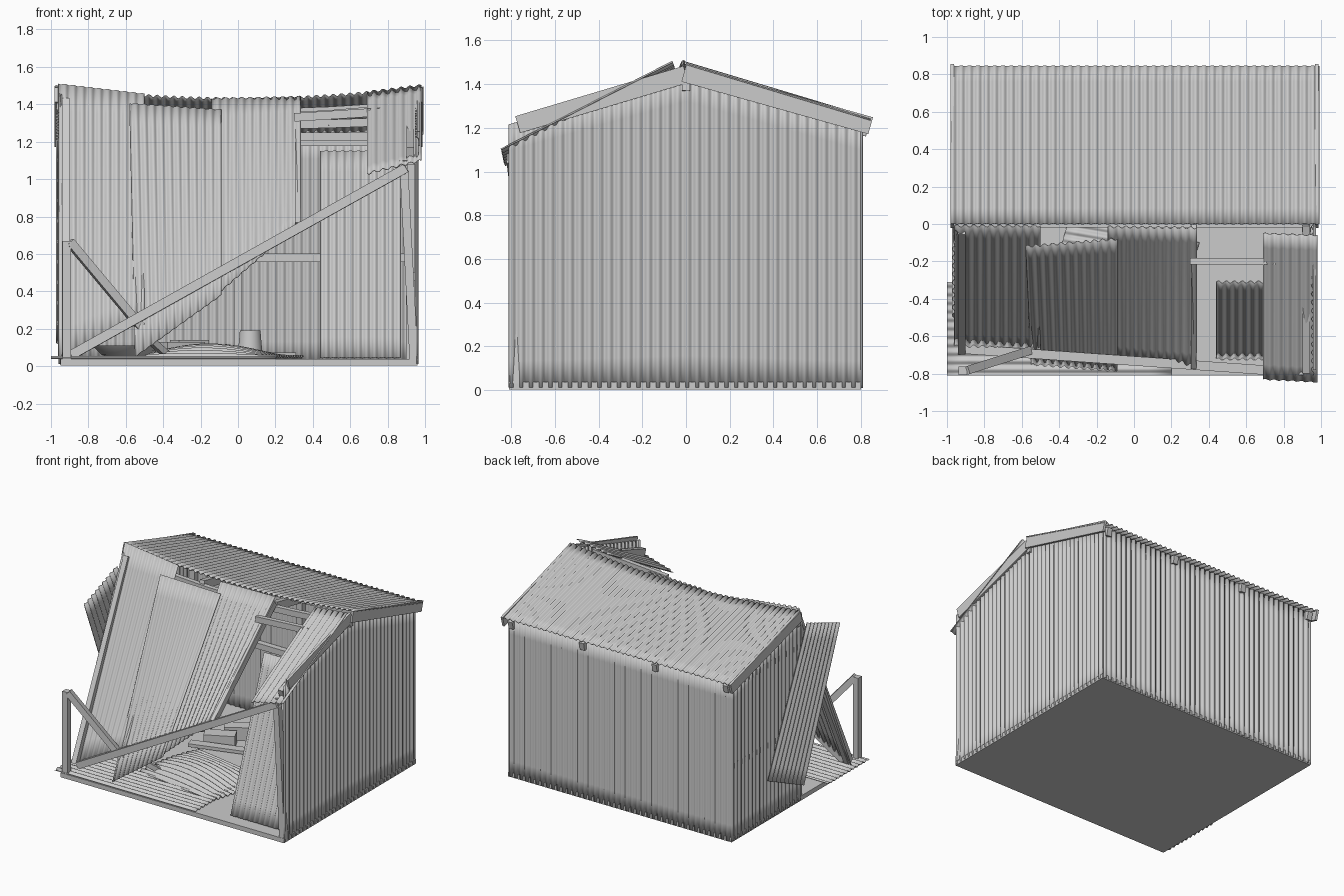
import bpy, bmesh, math
from mathutils import Vector, Matrix

if "Cube" in bpy.data.objects:
    bpy.data.objects.remove(bpy.data.objects["Cube"])


def finish(name, bm, smooth=0):
    bmesh.ops.recalc_face_normals(bm, faces=bm.faces)
    me = bpy.data.meshes.new(name)
    bm.to_mesh(me)
    bm.free()
    ob = bpy.data.objects.new(name, me)
    bpy.context.collection.objects.link(ob)
    if smooth:
        bpy.ops.object.select_all(action='DESELECT')
        ob.select_set(True)
        bpy.context.view_layer.objects.active = ob
        bpy.ops.object.shade_smooth_by_angle(angle=math.radians(smooth))
    return ob


def beam(name, a, b, w=.045, h=.045):
    """Timber with rectangular section running from a to b."""
    a, b = Vector(a), Vector(b)
    d = b - a
    m = (Matrix.Translation((a + b) / 2) @ d.to_track_quat('Z', 'Y').to_matrix().to_4x4()
         @ Matrix.Diagonal((w, h, d.length, 1)))
    bm = bmesh.new()
    bmesh.ops.create_cube(bm, size=1, matrix=m)
    return finish(name, bm)


def sheet(name, p00, p10, p01, p11, pitch=.045, amp=.007, rows=10, shape=None):
    """Corrugated sheet: ridges run from the p00-p10 edge to the p01-p11 edge."""
    p00, p10, p01, p11 = map(Vector, (p00, p10, p01, p11))
    n = (p10 - p00).cross(p01 - p00).normalized()
    waves = max(1, round((p10 - p00).length / pitch))
    cols = waves * 8
    bm = bmesh.new()
    grid = []
    for j in range(rows + 1):
        v = j / rows
        row = []
        for i in range(cols + 1):
            u = i / cols
            p = p00.lerp(p10, u).lerp(p01.lerp(p11, u), v)
            if shape:
                p = shape(p, u, v)
            row.append(bm.verts.new(p + n * amp * math.sin(2 * math.pi * waves * u)))
        grid.append(row)
    for j in range(rows):
        for i in range(cols):
            bm.faces.new((grid[j][i], grid[j][i+1], grid[j+1][i+1], grid[j+1][i]))
    ob = finish(name, bm, 50)
    s = ob.modifiers.new("thickness", 'SOLIDIFY')
    s.thickness = .004
    s.offset = 0
    return ob


def sag(x):
    return .065 * (1 - min(1, (x / .98) ** 2))


def roof_z(x, y):
    t = abs(y) / .84
    return 1.495 - .255 * t - sag(x) * (1 - t)


def gable(p, u, v):
    """Wall sheet whose top follows the roof slope."""
    return Vector((p.x, p.y, .012 + v * (1.455 - .31 * abs(p.y))))


# floor slab
bm = bmesh.new()
bmesh.ops.create_cube(bm, size=1, matrix=Matrix.Translation((.005, -.005, .02)) @ Matrix.Diagonal((1.91, 1.61, .035, 1)))
finish("floor", bm)

# standing walls
sheet("back_wall", (-.95, .8, .01), (.95, .8, .01), (-.95, .8, 1.23), (.95, .8, 1.23))
sheet("right_wall", (.955, -.81, 0), (.955, .8, 0), (.955, -.81, 1), (.955, .8, 1), shape=gable)
sheet("left_wall", (-.95, -.06, 0), (-.95, .8, 0), (-.95, -.06, 1), (-.95, .8, 1), shape=gable)

# back roof slope with sagging ridge
sheet("back_roof", (-.98, 0, 1.495), (.99, 0, 1.495), (-.98, .845, 1.24), (.99, .845, 1.24),
      shape=lambda p, u, v: p - Vector((0, 0, sag(p.x) * (1 - v))))

# front roof: hanging and torn sheets
sheet("left_hanging_roof", (-.96, -.01, 1.51), (-.5, -.01, 1.455), (-.96, -.65, .05), (-.5, -.675, .26))
sheet("loose_roof_sheet", (-.58, -.12, 1.405), (-.09, -.08, 1.37), (-.55, -.75, .05), (-.09, -.785, .38))
sheet("middle_hanging_roof", (-.14, -.015, 1.43), (.335, -.02, 1.44), (-.14, -.72, .36), (.335, -.77, .77))
sheet("right_loose_roof", (.69, -.05, 1.465), (.98, -.06, 1.5), (.69, -.83, 1.03), (.98, -.845, 1.1))

# torn and fallen wall sheets
sheet("left_torn_wall", (-.965, -.1, 1.36), (-.965, -.5, 1.21), (-.965, .38, .32), (-.965, -.06, .12))
sheet("right_leaning_sheet", (.44, -.31, 1.15), (.87, -.31, 1.15), (.44, -.72, .045), (.87, -.72, .045))
sheet("fallen_front_sheet", (-1, -.81, .045), (-1, -.31, .045), (.2, -.81, .045), (.2, -.31, .045), amp=.006)
sheet("buckled_floor_sheet", (-.5, -.5, .05), (-.35, .02, .06), (.2, -.6, .05), (.35, -.1, .05),
      shape=lambda p, u, v: p + Vector((0, 0, .06 * math.sin(math.pi * u) * math.sin(math.pi * min(1, v + .1)))))

# back rafters, purlins and ridge beam
for x in (-.92, -.31, .31, .92):
    beam("back_rafter", (x, 0, roof_z(x, 0) - .08), (x, .83, 1.19), .04, .06)
xs = [-.97 + 1.94 * i / 8 for i in range(9)]
for y, drop in ((0, .1), (.19, .035), (.47, .035), (.75, .035)):
    for a, b in zip(xs, xs[1:]):
        beam("ridge_beam" if y == 0 else "purlin",
             (a, y, roof_z(a, y) - drop), (b, y, roof_z(b, y) - drop), .035, .045)

# barge boards on the gables
for x in (-.972, .977):
    beam("back_barge_board", (x, -.01, 1.45), (x, .845, 1.21), .018, .08)
beam("front_barge_board", (.965, 0, 1.445), (.965, -.77, 1.215), .018, .08)

# front rafters, hanging on the left
beam("fallen_rafter", (-.92, -.03, 1.42), (-.92, -.67, .06), .04, .06)
beam("middle_fallen_rafter", (.32, -.02, 1.39), (.32, -.76, .75), .03, .05)
beam("right_front_rafter", (.92, 0, 1.4), (.92, -.79, 1.14), .04, .06)
beam("front_purlin", (.3, -.2, 1.33), (.93, -.2, 1.37), .035, .045)

# fallen eaves beam, front posts and broken brace
beam("fallen_eaves_beam", (-.89, -.67, .06), (.9, -.795, 1.06), .05, .05)
beam("left_broken_post", (-.915, -.785, .02), (-.915, -.785, .67))
beam("right_leaning_post", (.94, -.785, .03), (.885, -.785, 1.1))
beam("broken_brace", (-.9, -.785, .665), (-.52, -.665, .21))
beam("brace_stub", (-.47, -.5, .14), (-.38, -.42, .06), .035, .035)

# wall framing
for x in (-.92, 0, .92):
    beam("back_post", (x, .77, .03), (x, .77, 1.2))
for z in (.58, 1.2):
    beam("back_rail", (-.92, .77, z), (.92, .77, z))
    beam("right_rail", (.925, -.76, z - .1), (.925, .77, z - .1))
    beam("left_rail", (-.925, -.04, z), (-.925, .77, z))
for x in (-.92, .92):
    beam("gable_post", (x, -.02, .03), (x, -.02, 1.4))

# debris inside
beam("debris_box", (-.4, .16, .085), (-.2, .26, .085), .1, .09)
beam("debris_block", (-.34, .32, .09), (-.18, .42, .09), .09, .1)
beam("debris_plank", (-.45, .05, .07), (.3, .3, .06), .07, .025)


def lathe(name, loc, profile):
    """Turned vessel from radius / height pairs."""
    bm = bmesh.new()
    vs = [bm.verts.new((r, 0, z)) for r, z in profile]
    es = [bm.edges.new(e) for e in zip(vs, vs[1:])]
    bmesh.ops.spin(bm, geom=vs + es, cent=(0, 0, 0), axis=(0, 0, 1), angle=2 * math.pi, steps=32)
    bmesh.ops.remove_doubles(bm, verts=bm.verts, dist=.0005)
    finish(name, bm, 40).location = loc


lathe("bowl", (-.6, .35, .04), [(0, 0), (.06, 0), (.13, .02), (.18, .07), (.17, .07), (.12, .03), (0, .012)])
lathe("bucket", (.065, .4, .04), [(0, 0), (.068, 0), (.055, .15), (.05, .15), (.06, .01), (0, .01)])
